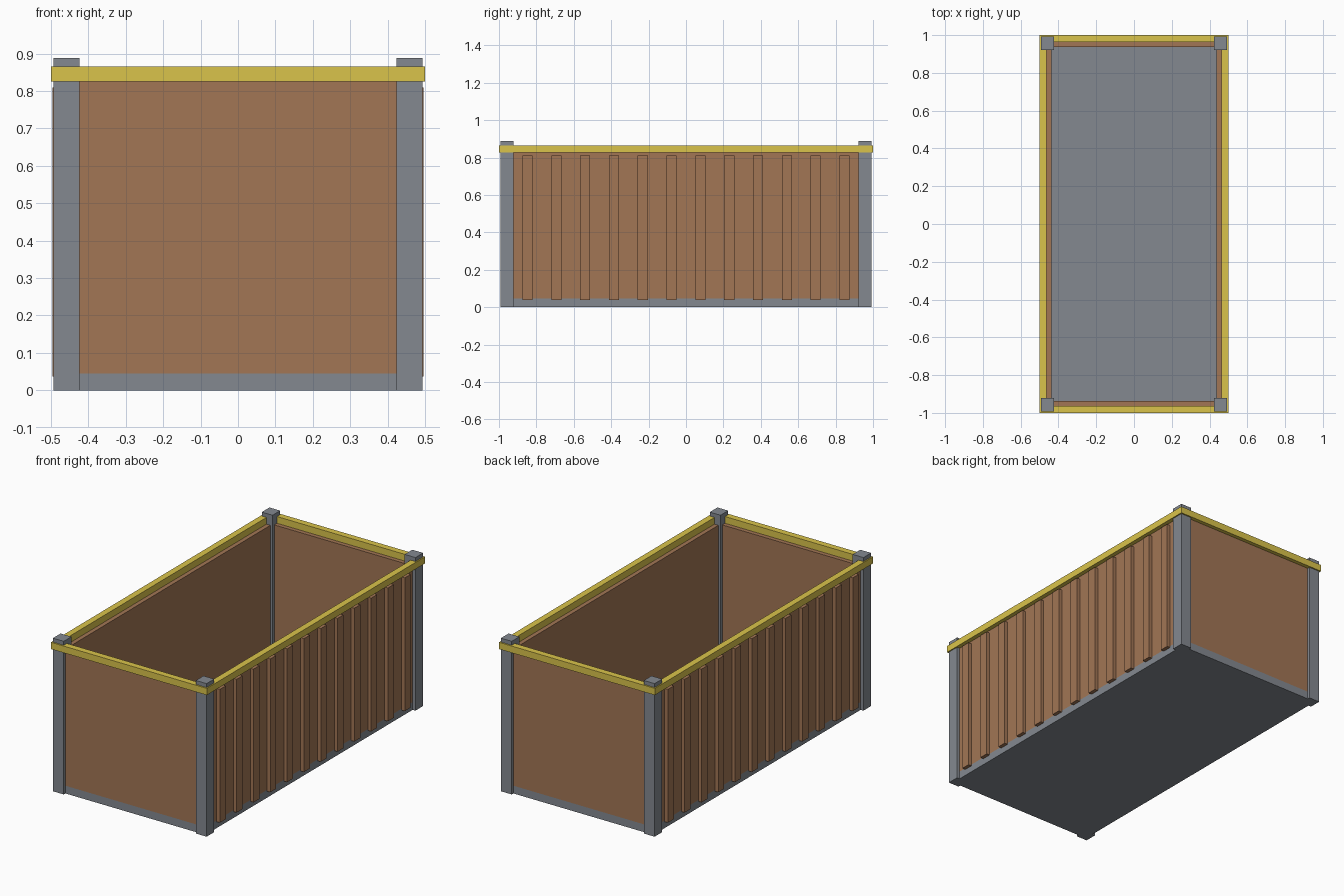
import bpy

if "Cube" in bpy.data.objects:
    bpy.data.objects.remove(bpy.data.objects["Cube"])


def material(name, color):
    m = bpy.data.materials.new(name)
    m.diffuse_color = color
    m.use_nodes = True
    m.node_tree.nodes["Principled BSDF"].inputs["Base Color"].default_value = m.diffuse_color
    return m


brown = material("brown_panel", (0.36, 0.18, 0.09, 1))
yellow = material("yellow_rim", (0.70, 0.55, 0.07, 1))
grey = material("grey_steel", (0.23, 0.25, 0.28, 1))


def box(name, lo, hi, mat):
    """Axis-aligned box between two corners."""
    bpy.ops.mesh.primitive_cube_add(size=1, location=[(a + b) / 2 for a, b in zip(lo, hi)])
    ob = bpy.context.object
    ob.name = name
    ob.scale = [b - a for a, b in zip(lo, hi)]
    bpy.ops.object.transform_apply(location=False, rotation=False, scale=True)
    ob.data.materials.append(mat)
    return ob


def span(s, a, b):
    """Interval a..b, mirrored when s is -1."""
    return sorted((s * a, s * b))


BASE, RIM, RIM_TOP = 0.045, 0.826, 0.865
IN_X, OUT_X = 0.438, 0.475    # side wall faces
IN_Y, OUT_Y = 0.938, 0.977    # end wall faces

# Floor slab
box("floor", (-OUT_X, -OUT_Y, 0), (OUT_X, OUT_Y, BASE), grey)

for s, side, end in ((-1, "left", "front"), (1, "right", "back")):
    # Side and end walls
    x0, x1 = span(s, IN_X, OUT_X)
    box(side + "_wall", (x0, -OUT_Y, BASE), (x1, OUT_Y, RIM), brown)
    y0, y1 = span(s, IN_Y, OUT_Y)
    box(end + "_wall", (-IN_X, y0, BASE), (IN_X, y1, RIM), brown)

    # Top rim rails
    x0, x1 = span(s, 0.463, 0.5)
    box(side + "_rim", (x0, -1, RIM), (x1, 1, RIM_TOP), yellow)
    y0, y1 = span(s, 0.963, 1.0)
    box(end + "_rim", (-0.463, y0, RIM), (0.463, y1, RIM_TOP), yellow)

    # Vertical ribs on the long sides
    x0, x1 = span(s, 0.465, 0.496)
    for i in range(12):
        y = -0.847 + i * 0.154
        box(f"{side}_rib_{i + 1}", (x0, y - 0.027, 0.037), (x1, y + 0.027, 0.81), brown)

    # Corner posts
    x0, x1 = span(s, 0.424, 0.493)
    for t, name in ((-1, "front"), (1, "back")):
        y0, y1 = span(t, 0.922, 0.992)
        box(f"{name}_{side}_post", (x0, y0, 0), (x1, y1, 0.888), grey)
